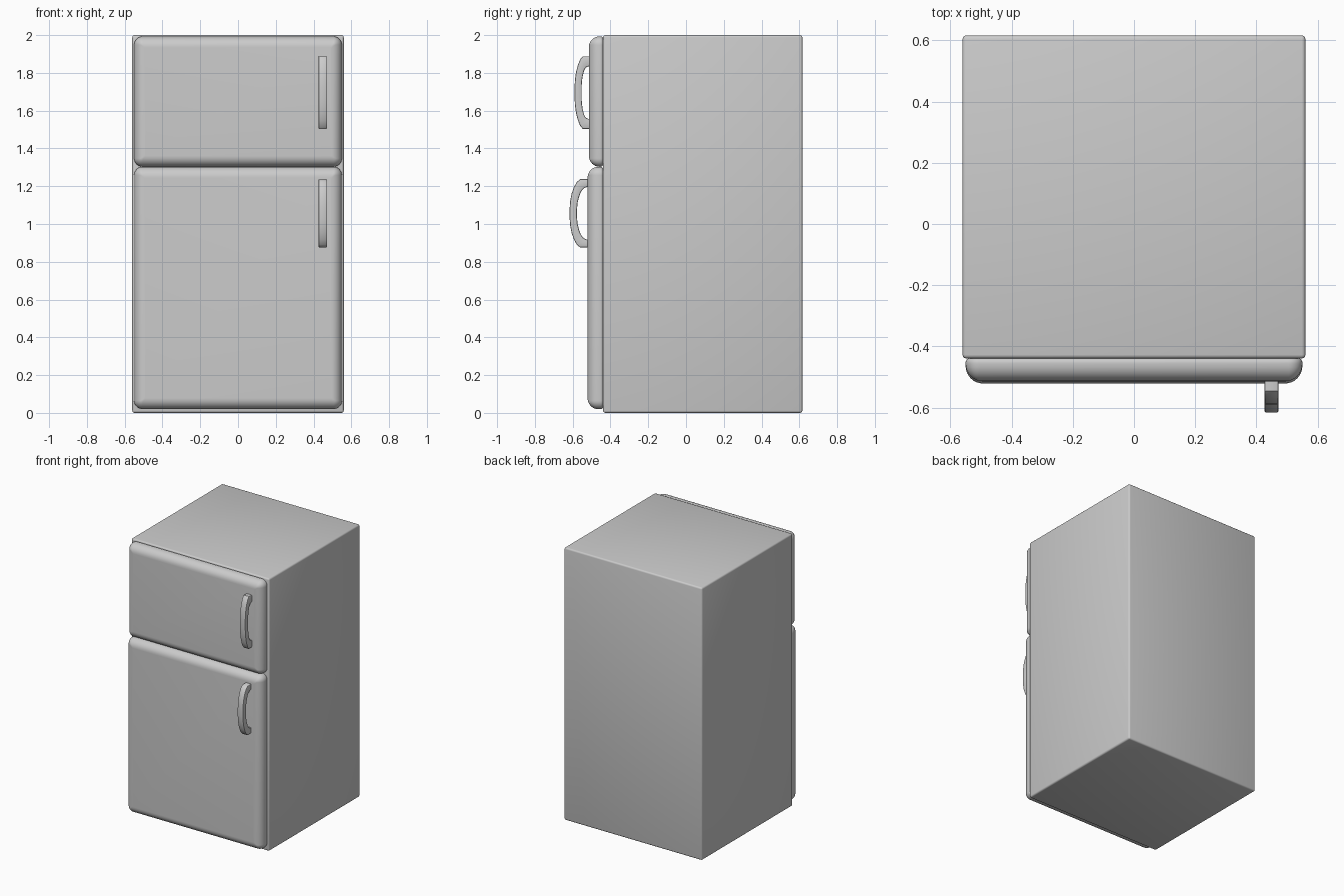
import bpy, bmesh
from math import sin, cos, pi

if "Cube" in bpy.data.objects:
    bpy.data.objects.remove(bpy.data.objects["Cube"])


def finish(name, bm, angle=0.7):
    bmesh.ops.recalc_face_normals(bm, faces=bm.faces)
    me = bpy.data.meshes.new(name)
    bm.to_mesh(me)
    bm.free()
    ob = bpy.data.objects.new(name, me)
    bpy.context.collection.objects.link(ob)
    bpy.ops.object.select_all(action='DESELECT')
    ob.select_set(True)
    bpy.context.view_layer.objects.active = ob
    bpy.ops.object.shade_smooth_by_angle(angle=angle)
    return ob


def skin(bm, loops, closed=False):
    n = len(loops[0])
    pairs = list(zip(loops, loops[1:])) + ([(loops[-1], loops[0])] if closed else [])
    for a, b in pairs:
        for i in range(n):
            j = (i + 1) % n
            bm.faces.new((a[i], a[j], b[j], b[i]))


def door(name, z0, z1, front, back=-0.438, half=0.55):
    """Rounded slab: pillowed front edge, small rounding at the back."""
    bm = bmesh.new()
    rb, rf, seg = 0.014, 0.057, 8
    steps = [(back - rb * (1 - cos(t * pi / 8)), rb * (1 - sin(t * pi / 8))) for t in range(5)]
    steps += [(front + rf * (1 - sin(t * pi / 16)), rf * (1 - cos(t * pi / 16))) for t in range(9)]
    loops = []
    for y, inset in steps:
        r = max(0.045 - inset, 0.006)
        hx, lo, hi = half - inset, z0 + inset, z1 - inset
        corners = [(hx - r, hi - r), (r - hx, hi - r), (r - hx, lo + r), (hx - r, lo + r)]
        loops.append([bm.verts.new((cx + r * cos(a), y, cz + r * sin(a)))
                      for q, (cx, cz) in enumerate(corners)
                      for a in [(q + k / seg) * pi / 2 for k in range(seg + 1)]])
    skin(bm, loops)
    bm.faces.new(loops[0])
    bm.faces.new(loops[-1])
    finish(name, bm, 0.9)


def handle(name, z0, z1, door_y, depth, inner, x=0.449, half_w=0.023):
    """Bow handle: side outline of (depth, height) pairs, mirrored top to bottom."""
    bm = bmesh.new()
    outer = [(-0.15, 1), (0.42, 1), (0.6, 0.92), (0.76, 0.77), (0.89, 0.58), (0.97, 0.36), (1, 0.15)]
    mid, hh = (z0 + z1) / 2, (z1 - z0) / 2
    loops = []
    for (uo, vo), (ui, vi) in ([p for p in zip(outer, inner)]
                               + [((a, -b), (c, -d)) for (a, b), (c, d) in reversed(list(zip(outer, inner)))]):
        loops.append([bm.verts.new((x + s * half_w, door_y - u * depth, mid + v * hh))
                      for s, u, v in ((-1, uo, vo), (1, uo, vo), (1, ui, vi), (-1, ui, vi))])
    skin(bm, loops)
    bm.faces.new(loops[0])
    bm.faces.new(loops[-1])
    # soften the long edges
    bm.edges.ensure_lookup_table()
    bm.normal_update()
    rails = [bm.edges.get((a[i], b[i])) for a, b in zip(loops, loops[1:]) for i in range(4)]
    bmesh.ops.bevel(bm, geom=rails, offset=0.006, segments=2, profile=0.5, affect='EDGES')
    finish(name, bm)


# cabinet
bm = bmesh.new()
bmesh.ops.create_cube(bm, size=1)
for v in bm.verts:
    v.co = (v.co.x * 1.12, v.co.y * 1.055 + 0.0885, v.co.z * 2 + 1)
bmesh.ops.bevel(bm, geom=bm.edges[:], offset=0.012, segments=3, profile=0.5, affect='EDGES')
finish("cabinet", bm)

# doors
door("freezer_door", 1.303, 1.993, -0.514)
door("fridge_door", 0.02, 1.303, -0.521)

# handles
handle("freezer_handle", 1.503, 1.888, -0.514, 0.076,
       [(-0.15, 0.72), (0.05, 0.72), (0.22, 0.69), (0.34, 0.6), (0.43, 0.46), (0.49, 0.3), (0.51, 0.13)])
handle("fridge_handle", 0.876, 1.237, -0.521, 0.095,
       [(-0.15, 0.77), (0.05, 0.77), (0.22, 0.73), (0.37, 0.63), (0.48, 0.48), (0.56, 0.3), (0.59, 0.12)])
